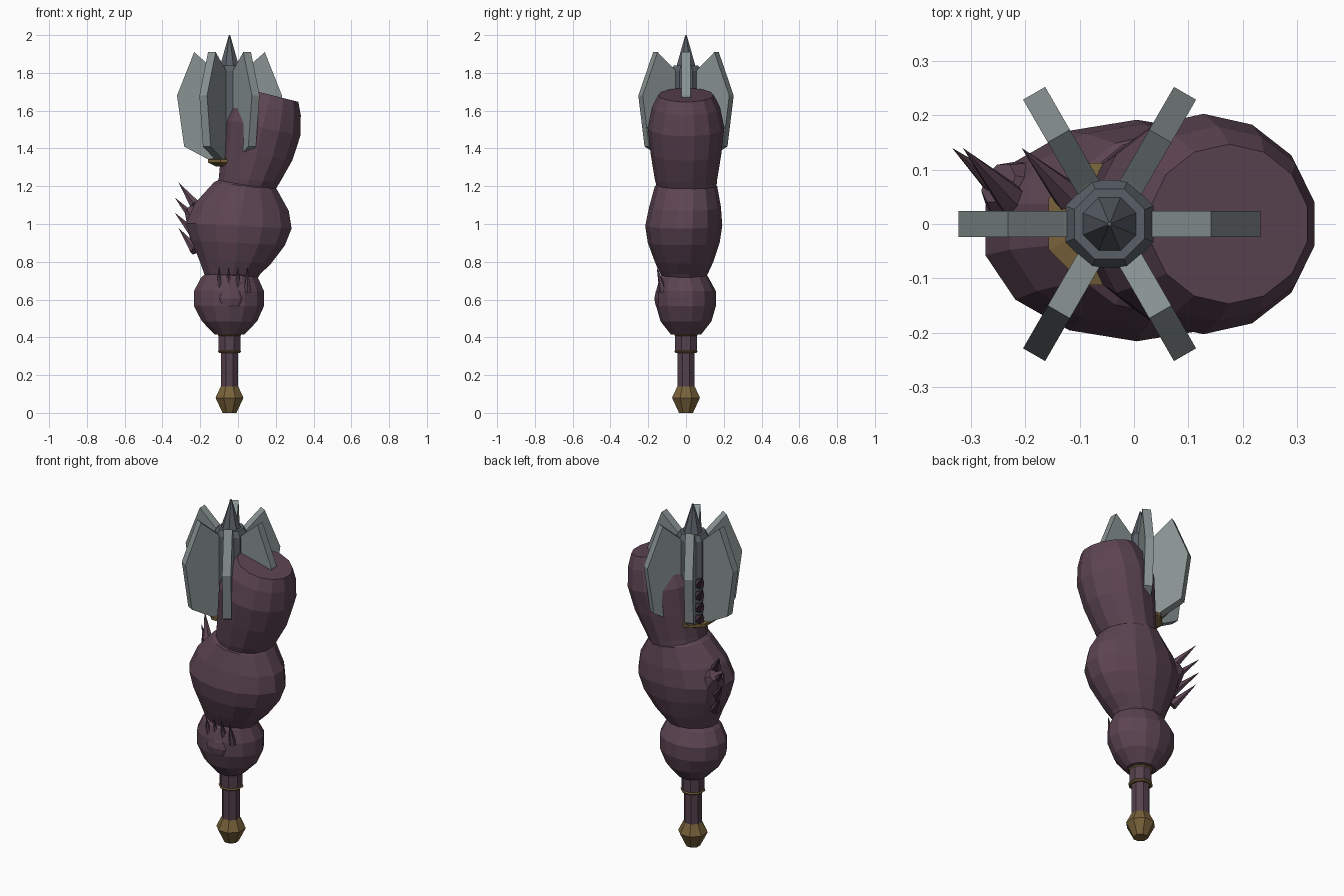
import bpy, bmesh, math
from mathutils import Vector

cube = bpy.data.objects.get("Cube")
if cube:
    bpy.data.objects.remove(cube)

AXIS = -0.045  # x of the weapon shaft


def material(name, rgb):
    m = bpy.data.materials.new(name)
    m.use_nodes = True
    m.diffuse_color = (*rgb, 1)
    m.node_tree.nodes["Principled BSDF"].inputs["Base Color"].default_value = (*rgb, 1)
    return m


FLESH = material("dusky purple", (0.107, 0.058, 0.084))
GRIP = material("grip purple", (0.09, 0.052, 0.073))
STEEL = material("pale steel", (0.25, 0.29, 0.29))
DARK = material("dark steel", (0.1, 0.115, 0.135))
GOLD = material("old gold", (0.185, 0.12, 0.042))


def finish(name, bm, mat):
    bmesh.ops.recalc_face_normals(bm, faces=bm.faces)
    mesh = bpy.data.meshes.new(name)
    bm.to_mesh(mesh)
    bm.free()
    mesh.materials.append(mat)
    obj = bpy.data.objects.new(name, mesh)
    bpy.context.collection.objects.link(obj)
    return obj


def loft(name, rings, sides, mat, phase=0.5):
    """Skin a stack of ellipses: (centre x, centre y, z, radius x, radius y, tilt)."""
    bm = bmesh.new()
    loops = []
    for cx, cy, z, rx, ry, tilt in rings:
        loop = []
        for i in range(sides):
            a = math.tau * (i + phase) / sides
            dx = rx * math.cos(a)
            loop.append(bm.verts.new((cx + dx, cy + ry * math.sin(a), z - tilt * dx)))
        loops.append(loop)
    for low, high in zip(loops, loops[1:]):
        for i in range(sides):
            j = (i + 1) % sides
            bm.faces.new((low[i], low[j], high[j], high[i]))
    bm.faces.new(loops[0])
    bm.faces.new(loops[-1])
    return finish(name, bm, mat)


def turned(name, profile, mat):
    return loft(name, [(AXIS, 0, z, r, r, 0) for r, z in profile], 8, mat)


def spike(name, base, tip, radius, sides=6, tip_radius=0.0, mat=FLESH):
    base, tip = Vector(base), Vector(tip)
    bm = bmesh.new()
    bmesh.ops.create_cone(bm, cap_ends=True, segments=sides, radius1=radius,
                          radius2=tip_radius, depth=(tip - base).length)
    obj = finish(name, bm, mat)
    obj.location = (base + tip) / 2
    obj.rotation_euler = (tip - base).to_track_quat("Z", "Y").to_euler()
    return obj


# Shaft, pommel and collar
turned("pommel", [(0.04, 0), (0.08, 0.08), (0.05, 0.14)], GOLD)
turned("handle", [(0.05, 0.13), (0.05, 1.36)], GRIP)
turned("grip_collar", [(0.062, 0.325), (0.062, 0.42)], GRIP)
for label, z in (("lower", 0.325), ("upper", 0.412)):
    turned(label + "_grip_ring", [(0.06, z - 0.008), (0.068, z), (0.06, z + 0.008)], GOLD)

# Mace head: core, point and six flanges
turned("head_collar", [(0.08, 1.305), (0.122, 1.325), (0.122, 1.342), (0.08, 1.35)], GOLD)
turned("head_core", [(0.088, 1.34), (0.088, 1.81), (0.07, 1.84)], DARK)
turned("head_point", [(0.056, 1.83), (0.004, 2.0)], DARK)

PROFILE = [(0.06, 1.34), (0.1, 1.335), (0.24, 1.41), (0.278, 1.68),
           (0.187, 1.91), (0.085, 1.82), (0.06, 1.8)]
for n in range(6):
    a = math.tau * n / 6
    out = Vector((math.cos(a), math.sin(a), 0))
    side = Vector((-out.y, out.x, 0)) * 0.0235
    bm = bmesh.new()
    face = bm.faces.new([bm.verts.new(Vector((AXIS, 0, z)) + out * r - side)
                         for r, z in PROFILE])
    ext = bmesh.ops.extrude_face_region(bm, geom=[face])
    bmesh.ops.translate(bm, vec=side * 2,
                        verts=[v for v in ext["geom"] if isinstance(v, bmesh.types.BMVert)])
    finish(f"flange_{n + 1}", bm, STEEL)

# Swollen limb wrapped around the shaft, in three bulges
loft("lower_bulge", [
    (-0.045, 0, 0.415, 0.08, 0.08, 0),
    (-0.045, 0, 0.485, 0.15, 0.135, 0),
    (-0.048, 0, 0.565, 0.19, 0.158, 0),
    (-0.048, 0, 0.645, 0.19, 0.158, 0),
    (-0.045, -0.01, 0.715, 0.155, 0.13, 0),
    (-0.04, -0.01, 0.76, 0.11, 0.1, 0)], 14, FLESH)
loft("middle_bulge", [
    (-0.03, -0.01, 0.705, 0.13, 0.1, 0),
    (-0.03, -0.01, 0.735, 0.152, 0.125, 0),
    (-0.015, -0.01, 0.8, 0.195, 0.155, 0.05),
    (0.0, -0.012, 0.9, 0.255, 0.19, 0.05),
    (0.005, -0.012, 0.99, 0.286, 0.204, 0.05),
    (0.02, -0.005, 1.09, 0.255, 0.19, 0.08),
    (0.04, 0, 1.2, 0.172, 0.165, 0.12),
    (0.045, 0, 1.25, 0.1, 0.1, 0.1)], 14, FLESH)
loft("upper_bulge", [
    (0.04, 0.005, 1.18, 0.155, 0.155, 0.05),
    (0.06, 0, 1.235, 0.165, 0.165, 0.1),
    (0.1, 0, 1.37, 0.192, 0.187, 0.18),
    (0.128, 0, 1.51, 0.207, 0.203, 0.22),
    (0.155, 0, 1.62, 0.182, 0.18, 0.25),
    (0.175, 0, 1.683, 0.148, 0.147, 0.25)], 14, FLESH)

# Paw knuckles and claws on the back right of the limb
spike("lower_paw", (-0.16, 0.02, 0.98), (-0.25, 0.075, 1.08), 0.12, 8, 0.04)
for n in range(4):
    z = 0.98 + 0.08 * n
    x = -0.315 - 0.02 * (n in (1, 2))
    spike(f"lower_claw_{n + 1}", (-0.225, 0.045, z - 0.12), (x, 0.14, z), 0.03)
    z = 1.45 + 0.07 * n
    spike(f"upper_claw_{n + 1}", (-0.12, 0.05, z - 0.09), (-0.207, 0.14, z), 0.03)

# Half-buried paw at the front of the lower bulge
bm = bmesh.new()
bmesh.ops.create_uvsphere(bm, u_segments=10, v_segments=6, radius=1)
paw = finish("front_paw", bm, FLESH)
paw.location = (-0.04, -0.11, 0.605)
paw.scale = (0.085, 0.058, 0.075)
for n in range(4):
    x = -0.1 + 0.05 * n
    spike(f"front_claw_{n + 1}", (x, -0.12, 0.64), (x, -0.155, 0.775), 0.022)
